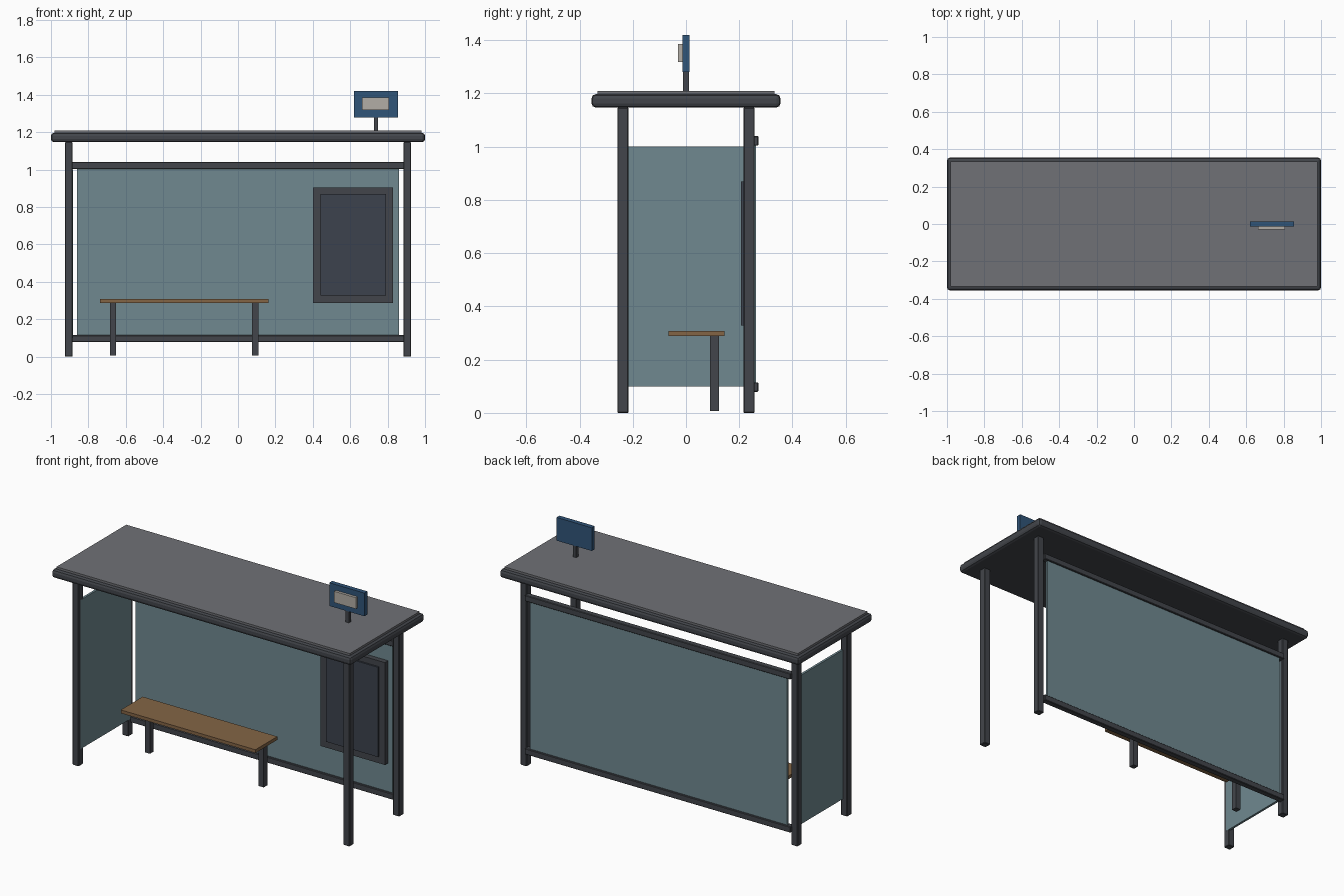
import bpy, bmesh

if "Cube" in bpy.data.objects:
    bpy.data.objects.remove(bpy.data.objects["Cube"])


def material(name, rgb):
    m = bpy.data.materials.new(name)
    m.diffuse_color = (*rgb, 1)
    m.use_nodes = True
    m.node_tree.nodes["Principled BSDF"].inputs["Base Color"].default_value = m.diffuse_color
    return m


metal = material("dark_metal", (0.055, 0.06, 0.07))
top_grey = material("roof_grey", (0.16, 0.165, 0.18))
glass = material("tinted_glass", (0.16, 0.25, 0.28))
wood = material("wood", (0.23, 0.13, 0.06))
panel_dark = material("poster_dark", (0.045, 0.055, 0.075))
blue = material("sign_blue", (0.03, 0.09, 0.19))
pale = material("sign_pale", (0.45, 0.42, 0.38))


def box(name, x, y, z, mat, bevel=0, segments=1):
    """Box from (min, max) ranges on each axis."""
    bm = bmesh.new()
    bmesh.ops.create_cube(bm, size=1)
    for v in bm.verts:
        v.co = [r[0] + (c + 0.5) * (r[1] - r[0]) for r, c in zip((x, y, z), v.co)]
    if bevel:
        bmesh.ops.bevel(bm, geom=bm.edges[:], offset=bevel, segments=segments,
                        profile=0.5, affect='EDGES')
    me = bpy.data.meshes.new(name)
    bm.to_mesh(me)
    bm.free()
    me.materials.append(mat)
    ob = bpy.data.objects.new(name, me)
    bpy.context.collection.objects.link(ob)
    return ob


def span(c, w):
    return (c - w / 2, c + w / 2)


# Corner posts
for sx, side in ((-1, "left"), (1, "right")):
    for sy, end in ((-1, "front"), (1, "back")):
        box(f"{end}_{side}_post", span(sx * 0.905, 0.042), span(sy * 0.237, 0.042),
            (0, 1.147), metal, 0.003)

# Roof: rounded rim slab with a thin top sheet
box("roof_rim", (-1, 1), (-0.355, 0.355), (1.147, 1.197), metal, 0.016, 2)
box("roof_top_sheet", (-0.98, 0.98), (-0.333, 0.333), (1.19, 1.21), top_grey)

# Back wall: glass held between two rails
box("back_glass", (-0.86, 0.86), span(0.255, 0.014), (0.1, 1.01), glass)
for name, z in (("lower_back_rail", 0.097), ("upper_back_rail", 1.022)):
    box(name, (-0.888, 0.888), span(0.254, 0.036), span(z, 0.036), metal, 0.003)

# Glass on the left end only
box("left_side_glass", span(-0.89, 0.014), (-0.24, 0.24), (0.1, 1.0), glass)

# Poster case on the back wall
box("poster_case", (0.4, 0.83), (0.217, 0.25), (0.287, 0.905), metal)
box("poster_panel", (0.442, 0.79), (0.207, 0.23), (0.328, 0.87), panel_dark)

# Bench
box("bench_seat", (-0.738, 0.162), (-0.065, 0.144), (0.288, 0.308), wood)
for s, side in ((-1, "left"), (1, "right")):
    box(f"{side}_bench_leg", span(-0.288 + s * 0.38, 0.034), span(0.107, 0.034),
        (0.007, 0.29), metal)

# Roof sign
box("sign_pole", span(0.737, 0.022), span(0, 0.022), (1.2, 1.29), metal)
box("sign_board", (0.62, 0.855), (-0.014, 0.014), (1.28, 1.42), blue)
box("sign_plate", (0.664, 0.808), (-0.03, -0.01), (1.318, 1.386), pale)
